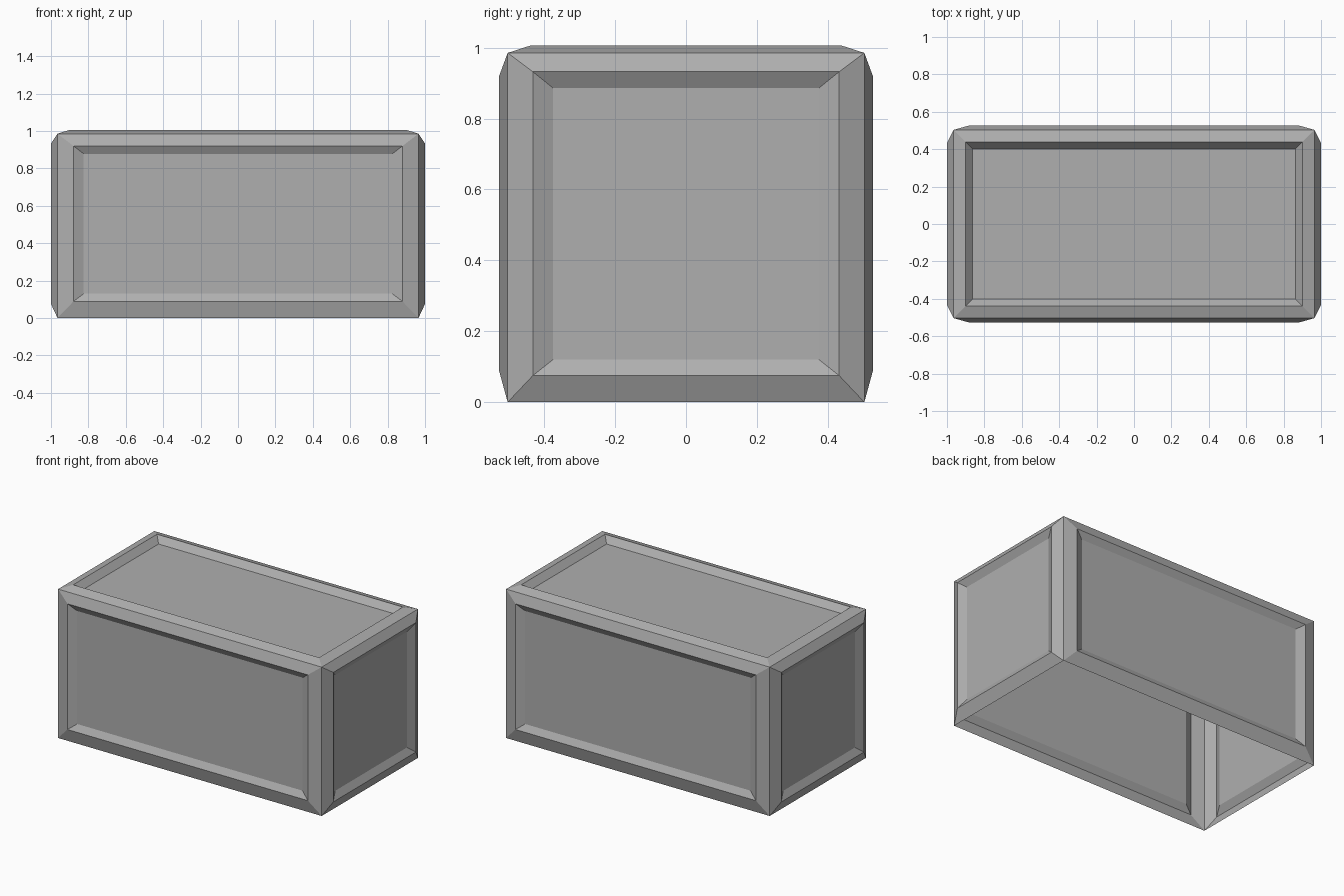
import bpy
import bmesh
from mathutils import Vector

# Remove the default cube
cube = bpy.data.objects.get("Cube")
if cube:
    bpy.data.objects.remove(cube, do_unlink=True)

COLOUR = (0.427, 0.427, 0.427, 1)
grey = bpy.data.materials.new("mid_grey")
grey.use_nodes = True
grey.diffuse_color = COLOUR
grey.node_tree.nodes["Principled BSDF"].inputs["Base Color"].default_value = COLOUR

# Corner points of the open-bottomed shell
HX, HY, TOP = 0.965, 0.503, 0.985


def rectangle(axis, level, a, b):
    """Four corners at a level along an axis; a and b are the ranges on the other axes."""
    points = []
    for u, v in ((a[0], b[0]), (a[1], b[0]), (a[1], b[1]), (a[0], b[1])):
        p = [u, v]
        p.insert(axis, level)
        points.append(Vector(p))
    return points


def wall(name, axis, sign, loops):
    """Raised sloping frame, bevelled recess and flat panel from nested rectangles."""
    bm = bmesh.new()
    rings = [[bm.verts.new(p) for p in rectangle(axis, sign * lvl, a, b)]
             for lvl, a, b in loops]
    for outer, inner in zip(rings, rings[1:]):
        for i in range(4):
            j = (i + 1) % 4
            bm.faces.new((outer[i], outer[j], inner[j], inner[i]))
    bm.faces.new(rings[-1])
    # Turn every face outward
    bm.normal_update()
    for face in bm.faces:
        if face.normal[axis] * sign < 0:
            face.normal_flip()
    mesh = bpy.data.meshes.new(name)
    bm.to_mesh(mesh)
    bm.free()
    mesh.materials.append(grey)
    obj = bpy.data.objects.new(name, mesh)
    bpy.context.collection.objects.link(obj)


def span(h):
    return (-h, h)


# Long walls with a shallow recess
long_loops = [(HY, span(HX), (0, TOP)),
              (0.527, span(0.88), (0.088, 0.92)),
              (0.503, span(0.825), (0.13, 0.878))]
wall("front_wall", 1, -1, long_loops)
wall("back_wall", 1, 1, long_loops)

# End walls with a shallow recess
end_loops = [(HX, span(HY), (0, TOP)),
             (1.0, span(0.432), (0.075, 0.932)),
             (0.974, span(0.375), (0.12, 0.886))]
wall("left_wall", 0, 1, end_loops)
wall("right_wall", 0, -1, end_loops)

# Lid with a steeper recess
wall("lid", 2, 1, [(TOP, span(HX), span(HY)),
                   (1.006, span(0.9), span(0.438)),
                   (0.965, span(0.863), span(0.402))])
